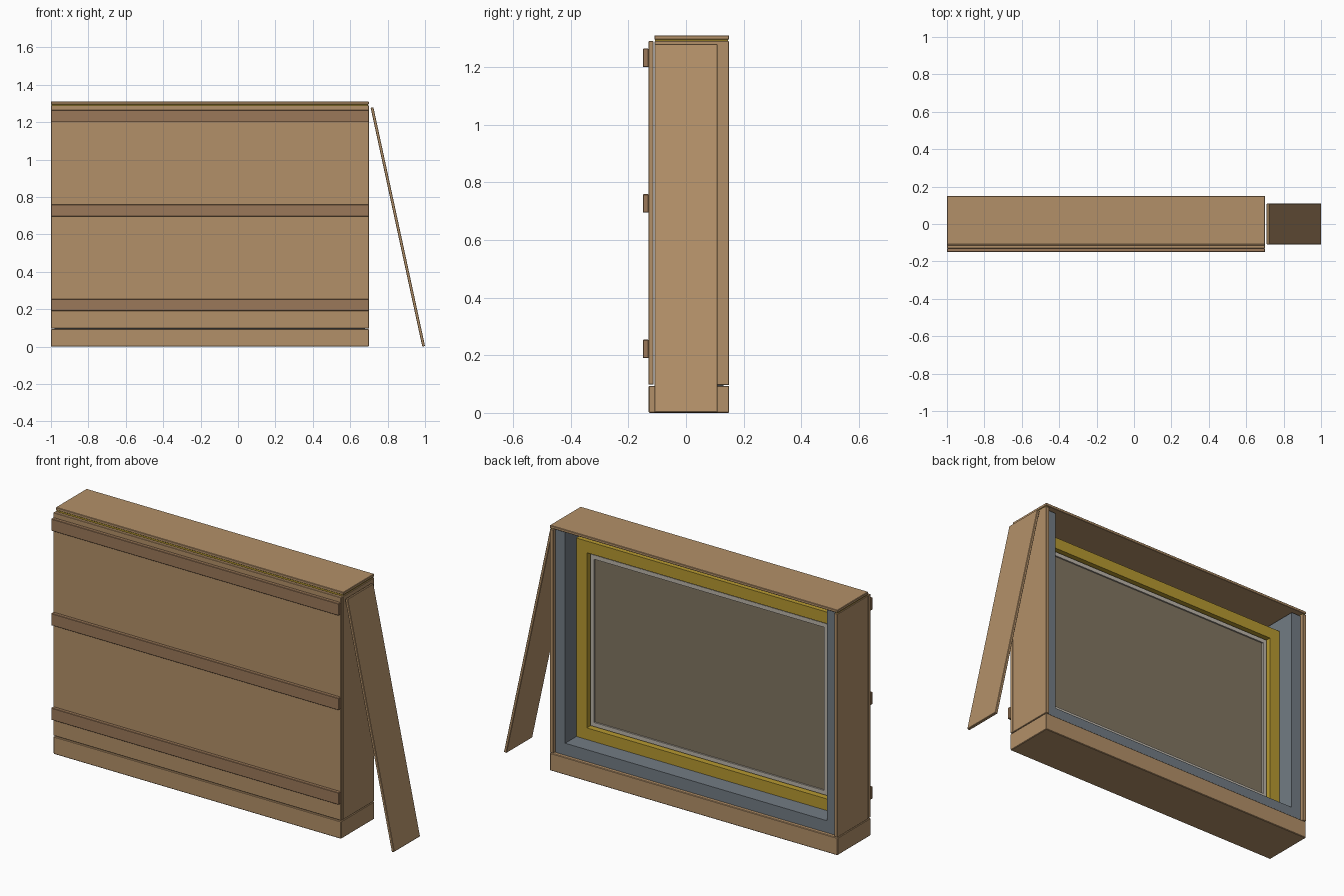
import bpy, bmesh, math
from mathutils import Matrix

if "Cube" in bpy.data.objects:
    bpy.data.objects.remove(bpy.data.objects["Cube"])


def material(name, rgb):
    m = bpy.data.materials.new(name)
    m.diffuse_color = (*rgb, 1)
    m.use_nodes = True
    m.node_tree.nodes["Principled BSDF"].inputs["Base Color"].default_value = m.diffuse_color
    return m


WOOD = material("plywood", (0.45, 0.28, 0.14))
BATTEN = material("batten_wood", (0.33, 0.19, 0.10))
FOAM = material("grey_foam", (0.17, 0.20, 0.23))
YELLOW = material("yellow_paint", (0.47, 0.32, 0.03))
RIM = material("canvas_edge", (0.50, 0.46, 0.40))
BACK = material("canvas_back", (0.22, 0.18, 0.12))


def box(name, mat, x, y, z, bevel=0.0):
    """Box between (min, max) pairs on each axis."""
    size = [b - a for a, b in (x, y, z)]
    mid = [(a + b) / 2 for a, b in (x, y, z)]
    bm = bmesh.new()
    bmesh.ops.create_cube(bm, size=1, matrix=Matrix.Diagonal((*size, 1)))
    mesh = bpy.data.meshes.new(name)
    bm.to_mesh(mesh)
    bm.free()
    mesh.materials.append(mat)
    ob = bpy.data.objects.new(name, mesh)
    ob.location = mid
    bpy.context.collection.objects.link(ob)
    if bevel:
        mod = ob.modifiers.new("bevel", 'BEVEL')
        mod.width = bevel
        mod.segments = 1
    return ob


def frame(name, mat, x, y, z, w):
    """Rectangular frame from four bars; rails run full width."""
    box(name + "_bottom", mat, x, y, (z[0], z[0] + w))
    box(name + "_top", mat, x, y, (z[1] - w, z[1]))
    box(name + "_left", mat, (x[0], x[0] + w), y, (z[0] + w, z[1] - w))
    box(name + "_right", mat, (x[1] - w, x[1]), y, (z[0] + w, z[1] - w))


X0, X1 = -1.0, 0.7
T = 0.02  # board thickness

# Crate shell, open at the back
box("base", WOOD, (X0, X1), (-0.13, 0.15), (0, 0.094), 0.003)
box("front_panel", WOOD, (X0, X1), (-0.13, -0.112), (0.098, 1.29), 0.002)
box("left_side", WOOD, (X0, X0 + T), (-0.11, 0.15), (0.096, 1.29), 0.002)
box("right_side", WOOD, (X1 - T, X1), (-0.11, 0.15), (0.096, 1.29), 0.002)
box("lid", WOOD, (X0, X1), (-0.11, 0.15), (1.295, 1.31), 0.002)

# Yellow gasket under the lid
box("gasket_front", YELLOW, (X0 + 0.004, X1 - 0.004), (-0.108, -0.09), (1.28, 1.295))
for side, x in (("left", X0 + 0.004), ("right", X1 - 0.016)):
    box("gasket_" + side, YELLOW, (x, x + 0.012), (-0.09, 0.145), (1.29, 1.295))

# Front battens
for i, z in enumerate((0.19, 0.695, 1.20)):
    box(f"batten_{i + 1}", BATTEN, (X0, X1), (-0.15, -0.13), (z, z + 0.064), 0.002)

# Foam lining
FX0, FX1, FZ = X0 + 0.077, X1 - 0.077, 0.158
box("foam_bottom", FOAM, (X0 + T, X1 - T), (-0.11, 0.13), (0.094, FZ))
box("foam_left", FOAM, (X0 + T, FX0), (-0.11, 0.13), (FZ, 1.285))
box("foam_right", FOAM, (FX1, X1 - T), (-0.11, 0.13), (FZ, 1.285))

# Yellow transport frame
W, TOP = 0.062, 1.218
frame("transport_frame", YELLOW, (FX0, FX1), (-0.06, 0.035), (FZ, TOP), W)

# Picture seen from behind
G = 0.01
px, pz = (FX0 + W + G, FX1 - W - G), (FZ + W + G, TOP - W - G)
frame("picture_rim", RIM, px, (-0.04, 0.02), pz, 0.022)
box("picture_back", BACK, (px[0] + 0.022, px[1] - 0.022), (-0.04, 0.012),
    (pz[0] + 0.022, pz[1] - 0.022))
box("frame_backing", BACK, (FX0 + W, FX1 - W), (-0.055, -0.04), (FZ + W, TOP - W))

# Loose panel leaning on the right end
lean = box("leaning_panel", WOOD, (0.847, 0.862), (-0.11, 0.11), (-0.013, 1.293), 0.002)
lean.rotation_euler.y = -math.radians(12.2)
